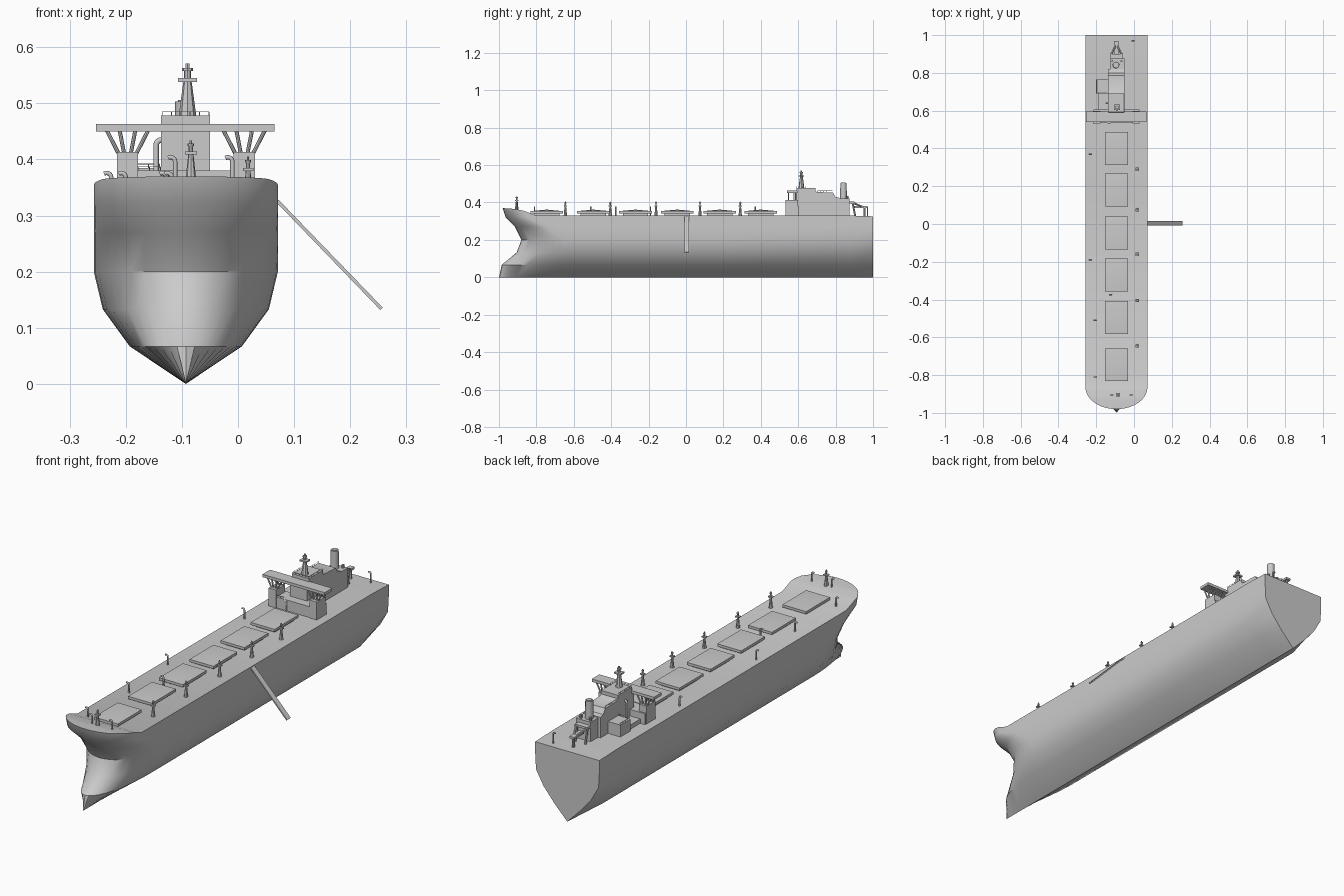
import bpy, bmesh, math
from mathutils import Vector, Matrix

if "Cube" in bpy.data.objects:
    bpy.data.objects.remove(bpy.data.objects["Cube"])

CX = -0.093          # hull centre line
DECK = 0.33
grey = bpy.data.materials.new("ship_grey")
grey.diffuse_color = (0.6, 0.6, 0.6, 1)
grey.use_nodes = True
grey.node_tree.nodes["Principled BSDF"].inputs["Base Color"].default_value = grey.diffuse_color


def finish(name, bm, angle=35):
    bmesh.ops.recalc_face_normals(bm, faces=bm.faces)
    me = bpy.data.meshes.new(name)
    bm.to_mesh(me)
    bm.free()
    ob = bpy.data.objects.new(name, me)
    bpy.context.collection.objects.link(ob)
    me.materials.append(grey)
    bpy.ops.object.select_all(action='DESELECT')
    bpy.context.view_layer.objects.active = ob
    ob.select_set(True)
    bpy.ops.object.shade_smooth_by_angle(angle=math.radians(angle))
    return ob


def box(bm, x0, x1, y0, y1, z0, z1):
    m = (Matrix.Translation(((x0 + x1) / 2, (y0 + y1) / 2, (z0 + z1) / 2))
         @ Matrix.Diagonal((x1 - x0, y1 - y0, z1 - z0, 1)))
    return bmesh.ops.create_cube(bm, size=1, matrix=m)['verts']


def rod(bm, a, b, r0, r1=None, n=8):
    a, b = Vector(a), Vector(b)
    d = b - a
    rot = d.to_track_quat('Z', 'Y').to_matrix().to_4x4()
    bmesh.ops.create_cone(bm, cap_ends=True, segments=n, radius1=r0,
                          radius2=r0 if r1 is None else r1, depth=d.length,
                          matrix=Matrix.Translation((a + b) / 2) @ rot)


def one_box(name, *dims):
    bm = bmesh.new()
    box(bm, *dims)
    return finish(name, bm)


# Hull: lofted waterlines (z, half width, bow start y, stem y, stern half width)
def sheer(y):
    pts = [(-0.98, 0.37), (-0.92, 0.366), (-0.865, 0.355), (-0.8, DECK), (0.88, DECK), (1, 0.326)]
    for (a, za), (b, zb) in zip(pts, pts[1:]):
        if y <= b:
            return za + (zb - za) * (max(y, a) - a) / (b - a)
    return 0.326


ROWS = [(None, .164, -.865, -.98, .164), (.322, .164, -.855, -.965, .164),
        (.27, .164, -.74, -.915, .164), (.2, .164, -.64, -.88, .16),
        (.133, .148, -.62, -.905, .122), (.067, .1, -.65, -.985, .066),
        (0, 0, -.7, -1, 0)]
bm = bmesh.new()
STEPS = 10
cols = []
for c in range(STEPS + 5):
    right = []
    for z, w, b, s, ws in ROWS:
        if c < 4:
            y = (1, .88, .2, b + .06)[c]
            hw = ws if c == 0 else w
        else:
            t = (c - 4) / STEPS * math.pi / 2
            y, hw = b + (s - b) * math.sin(t), w * math.cos(t)
        right.append((hw, y, sheer(y) if z is None else z))
    ring = [(CX + h, y, z) for h, y, z in right] + [(CX - h, y, z) for h, y, z in reversed(right)]
    cols.append([bm.verts.new(p) for p in ring])
for a, b in zip(cols, cols[1:]):
    for k in range(len(a)):
        j = (k + 1) % len(a)
        bm.faces.new((a[k], a[j], b[j], b[k]))
bm.faces.new(cols[0])
bmesh.ops.remove_doubles(bm, verts=bm.verts, dist=1e-4)
finish("hull", bm, 32)

# Cargo hatches: narrow coaming, wide lid with low crowned top
for i, y in enumerate((.4, .18, -.047, -.27, -.495, -.745)):
    bm = bmesh.new()
    box(bm, CX - .048, CX + .048, y - .068, y + .068, DECK - .005, .346)
    box(bm, CX - .061, CX + .061, y - .087, y + .087, .342, .354)
    top = max((f for f in bm.faces), key=lambda f: f.calc_center_median().z)
    peak = bmesh.ops.poke(bm, faces=[top])['verts'][0]
    peak.co.z += .008
    finish(f"hatch_{i + 1}", bm)

# Gangway sloping down from the right side
bm = bmesh.new()
vs = box(bm, -.1335, .1335, -.013, .013, -.003, .003)
bmesh.ops.transform(bm, verts=vs, matrix=Matrix.Translation((.163, .004, .23))
                    @ Matrix.Rotation(math.radians(46), 4, 'Y'))
finish("gangway", bm)


# Masts with crosstrees
def mast(name, x, y, z, h, r):
    bm = bmesh.new()
    rod(bm, (x, y, z), (x, y, z + h * .68), r, r * .45, 8)
    a = h * .66
    box(bm, x - r * 1.05, x + r * 1.05, y - r * .9, y + r * .9, z + a, z + a + h * .07)
    rod(bm, (x, y, z + a), (x, y, z + h * .88), r * .4, r * .4, 8)
    rod(bm, (x, y, z + h * .86), (x, y, z + h * .92), r * .6, r * .6, 8)
    rod(bm, (x, y, z + h * .9), (x, y, z + h), r * .25, r * .25, 6)
    finish(name, bm)


for i, y in enumerate((.29, .075, -.16, -.405, -.645)):
    mast(f"deck_mast_{i + 1}", .018, y, DECK, .075, .009)
mast("bow_mast", -.084, -.905, .36, .074, .01)
mast("main_mast", -.09, .617, .475, .096, .016)


# Bent ventilation pipes
def vent(name, x, y, z, h, r, dx=-1.0):
    cu = bpy.data.curves.new(name, 'CURVE')
    cu.dimensions = '3D'
    cu.bevel_depth, cu.bevel_resolution, cu.use_fill_caps = r, 1, True
    R = r * 2
    pts = [(x, y, z), (x, y, z + h - R - r)]
    for k in range(1, 6):
        t = k * math.radians(25)
        pts.append((x + dx * R * (1 - math.cos(t)), y, z + h - R - r + R * math.sin(t)))
    sp = cu.splines.new('POLY')
    sp.points.add(len(pts) - 1)
    for p, q in zip(sp.points, pts):
        p.co = (*q, 1)
    cu.materials.append(grey)
    bpy.context.collection.objects.link(bpy.data.objects.new(name, cu))


for i, (x, y) in enumerate(((-.226, .37), (-.226, -.19), (-.2, -.51), (-.2, -.81),
                            (-.118, -.375), (-.127, .535), (0, .97))):
    vent(f"deck_vent_{i + 1}", x, y, .325, .055, .004)
for i, x in enumerate((-.112, -.01)):
    vent(f"bow_vent_{i + 1}", x, -.905, .36, .048, .004)
vent("house_vent", -.146, .64, .36, .08, .005, 1)

# Deckhouse: low base, side towers, stepped main tower
bm = bmesh.new()
box(bm, -.215, .03, .535, .605, DECK - .005, .38)
for s in (-1, 1):
    xc = CX + s * .104
    box(bm, xc - .019, xc + .019, .532, .598, DECK, .413)
finish("house_base", bm)

bm = bmesh.new()
prof = [(.575, .325), (.575, .463), (.69, .463), (.7, .456), (.785, .453),
        (.8, .43), (.82, .425), (.82, .325)]
f = bm.faces.new([bm.verts.new((-.137, y, z)) for y, z in prof])
new = bmesh.ops.extrude_face_region(bm, geom=[f])['geom']
bmesh.ops.translate(bm, vec=(.087, 0, 0), verts=[v for v in new if isinstance(v, bmesh.types.BMVert)])
finish("main_tower", bm)
one_box("wheelhouse_roof", -.137, -.05, .59, .692, .46, .478)
one_box("side_house", -.2, -.136, .69, .765, DECK - .005, .385)
one_box("side_house_lower", -.19, -.136, .6, .692, DECK - .005, .35)
one_box("aft_house", -.125, -.05, .815, .875, DECK - .005, .42)

# Bridge wings carried on V struts
one_box("bridge_wing", -.253, .065, .54, .595, .45, .463)
bm = bmesh.new()
for s in (-1, 1):
    for y in (.548, .587):
        for lo, hi in ((.088, .067), (.098, .09), (.11, .118), (.12, .141)):
            rod(bm, (CX + s * lo, y, .411), (CX + s * hi, y, .452), .0035)
finish("wing_struts", bm)


# Hand rails
def railing(bm, pts, z, h=.007):
    r = .0008
    for (xa, ya), (xb, yb) in zip(pts, pts[1:]):
        rod(bm, (xa, ya, z + h), (xb, yb, z + h), r, n=4)
        n = max(2, int(math.hypot(xb - xa, yb - ya) / .015))
        for k in range(n + 1):
            x, y = xa + (xb - xa) * k / n, ya + (yb - ya) * k / n
            rod(bm, (x, y, z), (x, y, z + h), r, n=4)


bm = bmesh.new()
railing(bm, [(-.135, .69), (-.135, .592), (-.052, .592), (-.052, .69)], .478)
railing(bm, [(-.178, .537), (-.138, .537)], .38)
railing(bm, [(-.198, .763), (-.198, .692), (-.14, .692)], .385)
railing(bm, [(-.135, .783), (-.135, .702)], .455)
finish("railings", bm)

# Funnel and exhausts
bm = bmesh.new()
rod(bm, (-.095, .842, .415), (-.095, .842, .503), .018, .017, 12)
rod(bm, (-.095, .842, .5), (-.095, .842, .506), .012, .012, 12)
for x in (-.115, -.066):
    rod(bm, (x, .862, .41), (x, .862, .435), .006, .006, 8)
finish("funnel", bm)

# Stern crane: A-frame legs, platform and boom
bm = bmesh.new()
for s in (-1, 1):
    x = CX + s * .026
    rod(bm, (x, .905, DECK - .005), (x, .89, .4), .005)
    rod(bm, (x, .87, .4), (x, .905, .396), .005)
    rod(bm, (x, .9, .395), (CX, .955, .372), .005)
box(bm, CX - .032, CX + .032, .86, .9, .395, .405)
box(bm, CX - .012, CX + .012, .895, .968, .37, .38)
rod(bm, (CX, .955, DECK - .005), (CX, .955, .375), .006)
finish("stern_crane", bm)
